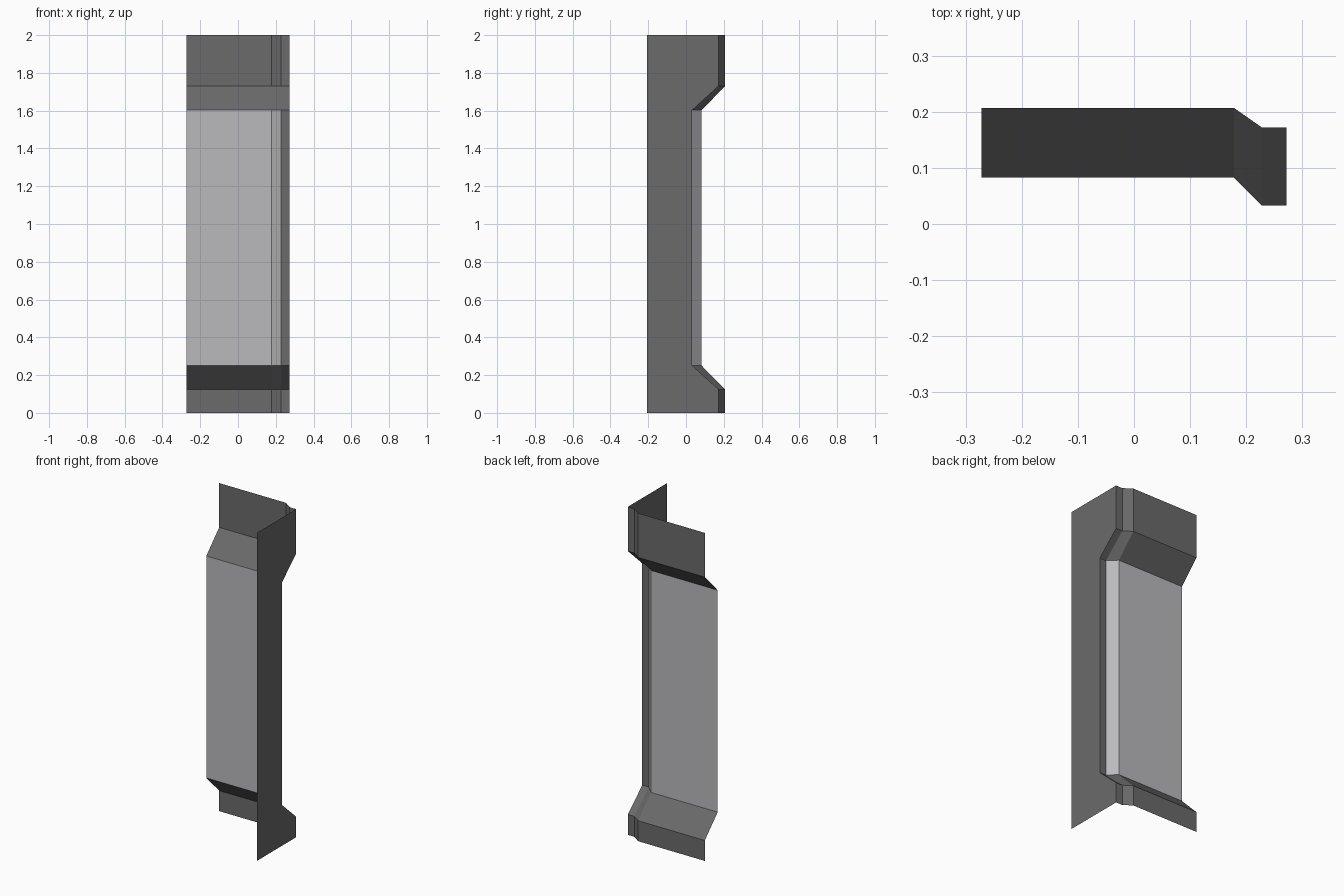
import bpy

if "Cube" in bpy.data.objects:
    bpy.data.objects.remove(bpy.data.objects["Cube"])


def material(name, rgb):
    m = bpy.data.materials.new(name)
    m.diffuse_color = (*rgb, 1.0)
    m.use_nodes = True
    m.node_tree.nodes["Principled BSDF"].inputs["Base Color"].default_value = m.diffuse_color
    return m


dark = material("dark grey", (0.145, 0.145, 0.145))
light = material("light grey", (0.49, 0.49, 0.51))

# Horizontal section: x, y at the thick ends, y in the recessed middle
SECTION = [(-0.272, 0.207, 0.083), (0.178, 0.207, 0.083),
           (0.228, 0.172, 0.033), (0.272, 0.172, 0.033),
           (0.272, -0.207, -0.207)]
# Heights, and whether the section is recessed there
LEVELS = [(0.0, 0), (0.125, 0), (0.25, 1), (1.603, 1), (1.73, 0), (2.0, 0)]
MIDDLE = 2  # the recessed band between levels 2 and 3


def sheet(name, columns, mats):
    """Loft a run of section points through all height levels."""
    n = len(columns)
    verts = [(p[0], p[1 + recess], z) for z, recess in LEVELS for p in columns]
    faces, bands = [], []
    for r in range(len(LEVELS) - 1):
        for c in range(n - 1):
            a = r * n + c
            faces.append((a, a + n, a + n + 1, a + 1))
            bands.append(r)
    mesh = bpy.data.meshes.new(name)
    mesh.from_pydata(verts, [], faces)
    for m in mats:
        mesh.materials.append(m)
    for poly, band in zip(mesh.polygons, bands):
        poly.material_index = 1 if len(mats) > 1 and band == MIDDLE else 0
    ob = bpy.data.objects.new(name, mesh)
    bpy.context.collection.objects.link(ob)
    return ob


# Wide panel and its bevelled edge, with a light recessed middle
sheet("recessed_panel", SECTION[:3], [dark, light])
# Narrow return strip and the flat side plate
sheet("side_plate", SECTION[2:], [dark])
